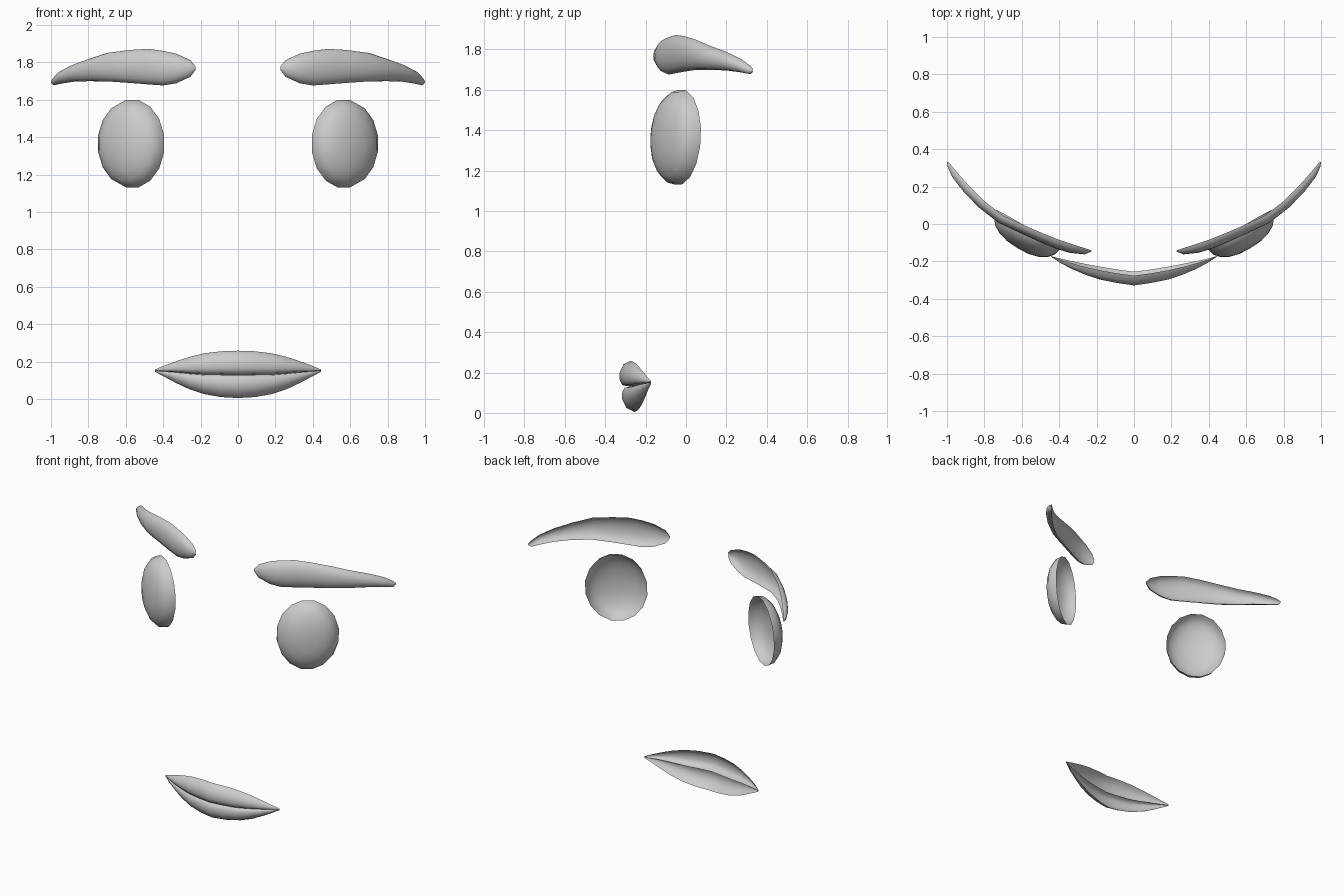
import bpy, bmesh, math
from mathutils import Vector

if "Cube" in bpy.data.objects:
    bpy.data.objects.remove(bpy.data.objects["Cube"])

grey = bpy.data.materials.new("light grey")
grey.diffuse_color = (0.6, 0.6, 0.6, 1)
grey.use_nodes = True
grey.node_tree.nodes["Principled BSDF"].inputs["Base Color"].default_value = grey.diffuse_color


def loft(name, rows, closed=False, tip=None, merge=False):
    """Skin rows of points into an open shell facing the front, mirrored in x."""
    bm = bmesh.new()
    vs = [[bm.verts.new(p) for p in row] for row in rows]
    n = len(rows[0])
    for a, b in zip(vs, vs[1:]):
        for i in range(n if closed else n - 1):
            j = (i + 1) % n
            bm.faces.new((a[i], a[j], b[j], b[i]))
    if tip is not None:
        t = bm.verts.new(tip)
        for i in range(n):
            bm.faces.new((vs[-1][i], vs[-1][(i + 1) % n], t))
    bmesh.ops.remove_doubles(bm, verts=bm.verts, dist=0.0005)
    bmesh.ops.recalc_face_normals(bm, faces=bm.faces)
    bm.normal_update()
    if sum(f.normal.y * f.calc_area() for f in bm.faces) > 0:
        bmesh.ops.reverse_faces(bm, faces=bm.faces)
    me = bpy.data.meshes.new(name)
    bm.to_mesh(me)
    bm.free()
    me.materials.append(grey)
    ob = bpy.data.objects.new(name, me)
    bpy.context.collection.objects.link(ob)
    bpy.ops.object.select_all(action='DESELECT')
    ob.select_set(True)
    bpy.context.view_layer.objects.active = ob
    bpy.ops.object.shade_smooth_by_angle(angle=math.radians(60))
    mod = ob.modifiers.new("mirror", 'MIRROR')
    mod.use_mirror_merge = merge
    return ob


# Eyes: open-backed oval domes turned outward
turn = math.radians(31)
side = Vector((math.cos(turn), math.sin(turn), 0))
out = Vector((math.sin(turn), -math.cos(turn), 0))
centre = Vector((0.565, -0.03, 1.365))


def eye_point(radius, depth, angle):
    lift = math.sin(angle) * radius
    return (centre + side * (0.202 * radius * math.cos(angle)) + out * depth
            + Vector((0, 0.01 * lift, 0.238 * lift)))


rings = []
for deg in (0, 18, 36, 54, 72):
    p = math.radians(deg)
    r, d = math.cos(p) ** 0.9, 0.115 * math.sin(p) ** 0.9
    rings.append([eye_point(r, d, 2 * math.pi * (i + 0.5) / 16) for i in range(16)])
loft("eyes", rings, closed=True, tip=eye_point(0, 0.115, 0))

# Eyebrows: curved shells, each station is x, back y, top z, bottom z, depth
brow = [
    (0.226, -0.142, 1.778, 1.760, 0.006),
    (0.255, -0.132, 1.812, 1.722, 0.032),
    (0.330, -0.108, 1.846, 1.688, 0.048),
    (0.400, -0.085, 1.861, 1.676, 0.050),
    (0.480, -0.053, 1.872, 1.682, 0.049),
    (0.580, -0.010, 1.866, 1.690, 0.047),
    (0.700, 0.045, 1.850, 1.698, 0.046),
    (0.800, 0.122, 1.817, 1.699, 0.045),
    (0.880, 0.202, 1.787, 1.696, 0.043),
    (0.945, 0.275, 1.752, 1.686, 0.036),
    (0.982, 0.320, 1.718, 1.677, 0.020),
    (0.996, 0.333, 1.702, 1.690, 0.006),
]
rows = []
for k, (x, y, top, bot, d) in enumerate(brow):
    a, b = brow[max(k - 1, 0)], brow[min(k + 1, len(brow) - 1)]
    t = Vector((b[0] - a[0], b[1] - a[1])).normalized()
    row = []
    for i in range(9):
        s = math.pi * i / 8
        h = math.sin(s) * d
        z = (top + bot) / 2 + math.cos(s) * (top - bot) / 2
        row.append((x + t.y * h, y - t.x * h, z))
    rows.append(row)
loft("eyebrows", rows)

# Lips: each station is x, rim y, top z, mouth line z, bottom z, depth
lips = [
    (0.000, -0.276, 0.258, 0.130, 0.005, 0.055),
    (0.090, -0.264, 0.255, 0.130, 0.010, 0.054),
    (0.180, -0.248, 0.244, 0.131, 0.026, 0.052),
    (0.260, -0.230, 0.225, 0.137, 0.052, 0.043),
    (0.330, -0.211, 0.202, 0.143, 0.085, 0.032),
    (0.390, -0.193, 0.180, 0.147, 0.117, 0.018),
    (0.445, -0.172, 0.157, 0.151, 0.146, 0.002),
]
# Cross-section: forward fraction of depth, height toward top (+) or bottom (-)
section = [(0, 1), (0.62, 0.86), (0.95, 0.55), (0.95, 0.27), (0.72, 0.06),
           (0.0, 0.0), (0.5, -0.04), (0.72, -0.2), (0.74, -0.5),
           (0.35, -0.84), (-0.38, -1)]
rows = []
for x, y, top, mid, bot, d in lips:
    rows.append([(x, y - f * d, mid + h * ((top - mid) if h > 0 else (mid - bot)))
                 for f, h in section])
loft("lips", rows, merge=True)
